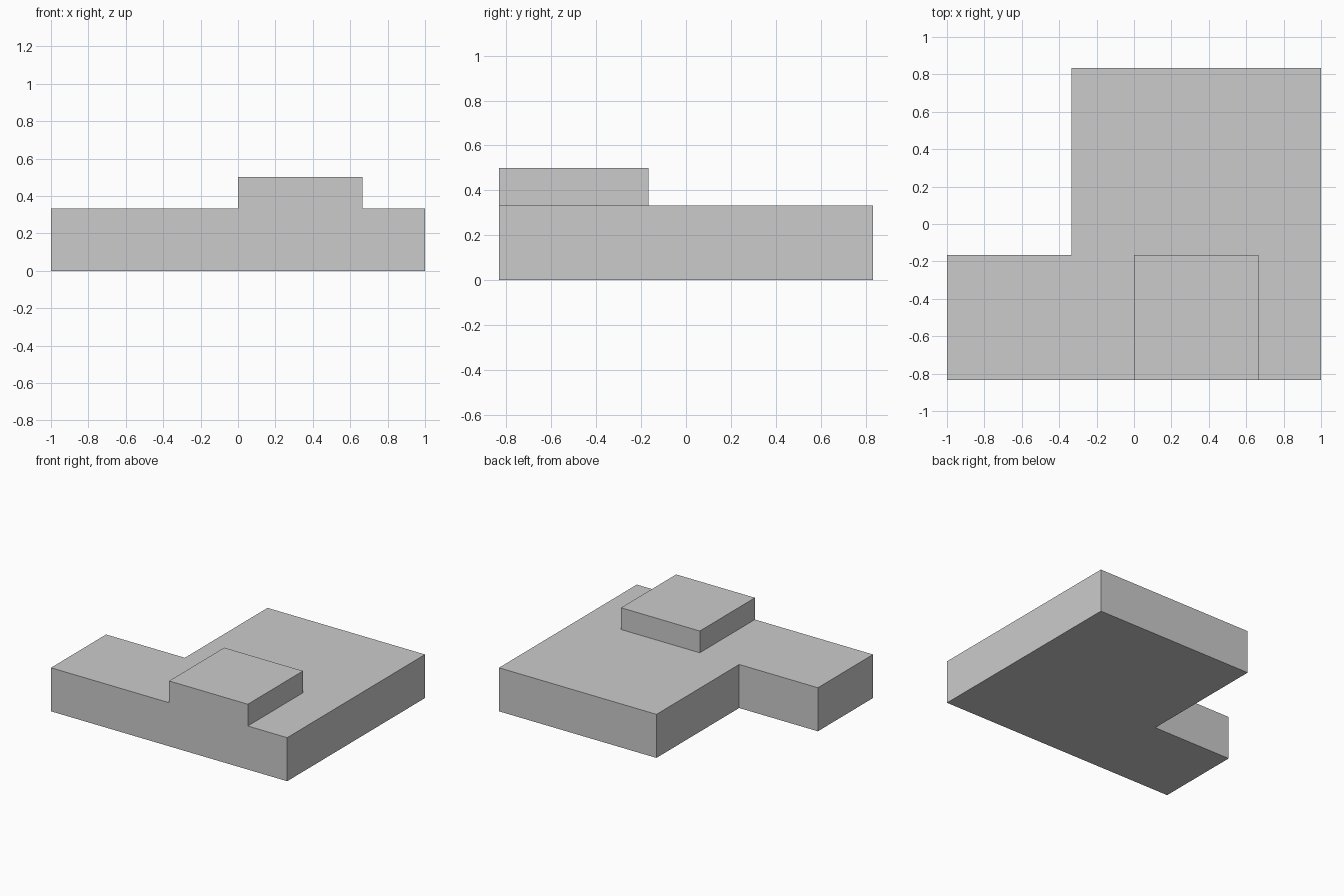
import bpy
import bmesh

if "Cube" in bpy.data.objects:
    bpy.data.objects.remove(bpy.data.objects["Cube"])

U = 1 / 6  # grid module of the model


def prism(name, outline, z0, z1):
    """Extrude a flat outline (in modules) from z0 to z1."""
    bm = bmesh.new()
    face = bm.faces.new([bm.verts.new((x * U, y * U, z0 * U)) for x, y in outline])
    ext = bmesh.ops.extrude_face_region(bm, geom=[face])
    top = [v for v in ext["geom"] if isinstance(v, bmesh.types.BMVert)]
    bmesh.ops.translate(bm, verts=top, vec=(0, 0, (z1 - z0) * U))
    bmesh.ops.recalc_face_normals(bm, faces=bm.faces)
    mesh = bpy.data.meshes.new(name)
    bm.to_mesh(mesh)
    bm.free()
    obj = bpy.data.objects.new(name, mesh)
    bpy.context.collection.objects.link(obj)
    return obj


# L-shaped slab
slab = prism("stepped_slab",
             [(-6, -5), (6, -5), (6, 5), (-2, 5), (-2, -1), (-6, -1)], 0, 2)

# Raised pad, flush with the front and sunk into the slab for a clean union
pad = prism("raised_pad_helper", [(0, -5), (4, -5), (4, -1), (0, -1)], 1, 3)
pad.hide_render = True
pad.hide_set(True)

# Fuse the pad into the slab
union = slab.modifiers.new("fuse_pad", 'BOOLEAN')
union.operation = 'UNION'
union.solver = 'EXACT'
union.object = pad
